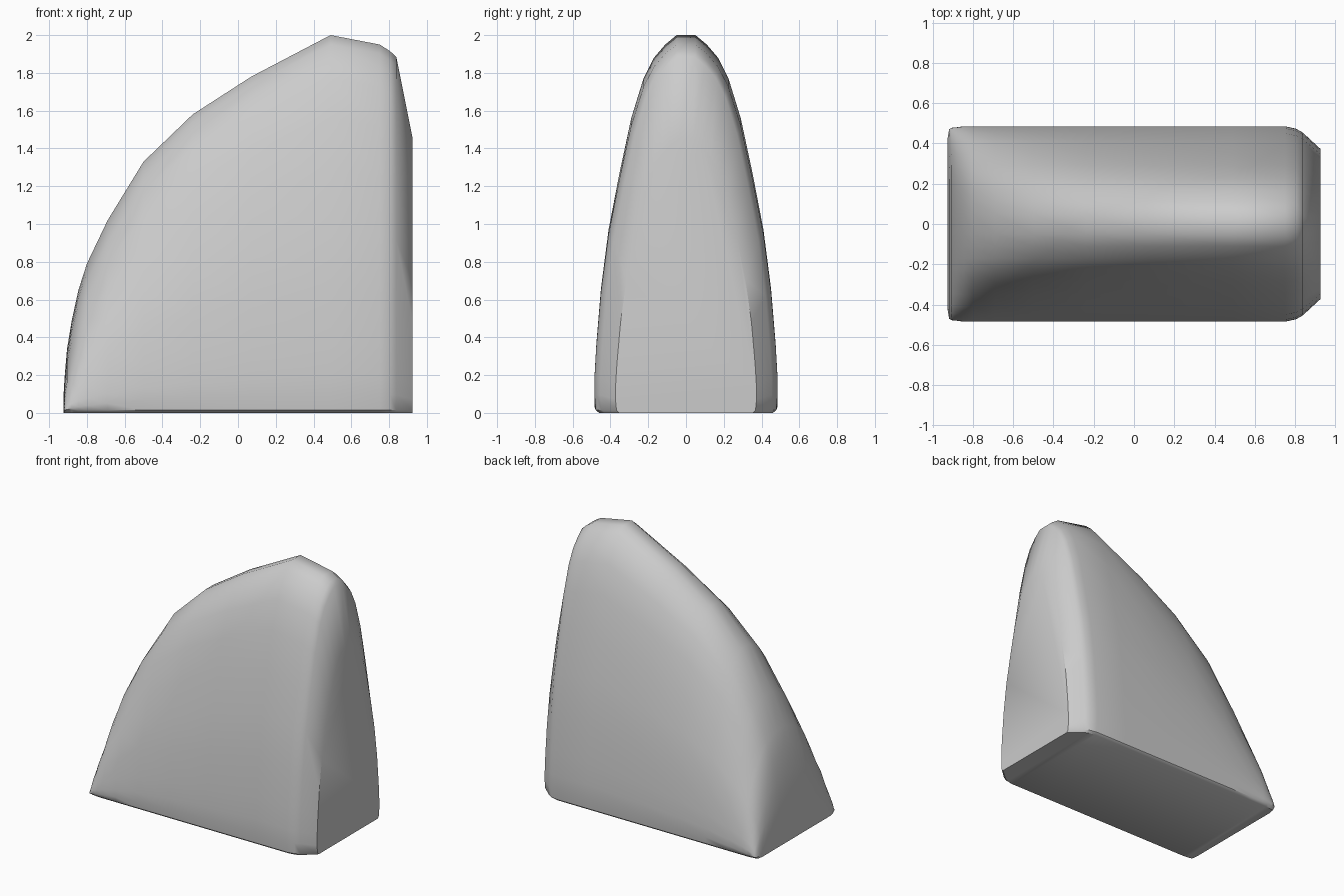
import bpy, bmesh
from math import radians

cube = bpy.data.objects.get("Cube")
if cube:
    bpy.data.objects.remove(cube, do_unlink=True)

# Half of the full-height arch as (y, z), from the side wall up to the crown
ARCH = [(.485, .1), (.484, .2), (.475, .36), (.45, .66), (.41, .97), (.35, 1.28),
        (.29, 1.56), (.225, 1.77), (.17, 1.88), (.11, 1.95), (.05, 2)]
FOOT = [(.46, 0), (.478, .015)]     # small bevel along the base

# Sections along the length: x, height, width factor
SECTIONS = [(-.925, .07, .88), (-.918, .19, .97), (-.905, .34, .985), (-.88, .49, .99),
            (-.845, .65, 1), (-.8, .79, 1), (-.69, 1.02, 1), (-.5, 1.33, 1),
            (-.24, 1.58, 1), (.07, 1.78, 1), (.49, 2, 1), (.75, 1.95, 1),
            (.805, 1.915, .975), (.838, 1.885, .935), (.925, 1.45, .77)]


def section(bm, x, height, width):
    """One closed arch ring, scaled to its height and width."""
    half = FOOT + [(y, max(z * height / 2, .016 + i * .001))
                   for i, (y, z) in enumerate(ARCH)]
    ring = half + [(-y, z) for y, z in reversed(half)]
    return [bm.verts.new((x, y * width, z)) for y, z in ring]


# Loft the body through the arches and close both ends
bm = bmesh.new()
rings = [section(bm, *s) for s in SECTIONS]
for a, b in zip(rings, rings[1:]):
    for i in range(len(a)):
        j = (i + 1) % len(a)
        bm.faces.new((a[i], a[j], b[j], b[i]))
bm.faces.new(rings[0])
bm.faces.new(rings[-1])
bmesh.ops.recalc_face_normals(bm, faces=bm.faces)
mesh = bpy.data.meshes.new("wedge_body")
bm.to_mesh(mesh)
bm.free()
body = bpy.data.objects.new("wedge_body", mesh)
bpy.context.collection.objects.link(body)

# Single plain grey
grey = bpy.data.materials.new("plain_grey")
grey.use_nodes = True
colour = (.6, .6, .6, 1)
grey.diffuse_color = colour
grey.node_tree.nodes["Principled BSDF"].inputs["Base Color"].default_value = colour
mesh.materials.append(grey)

# Soft shell with sharp base and end-face edges
bpy.ops.object.select_all(action="DESELECT")
body.select_set(True)
bpy.context.view_layer.objects.active = body
bpy.ops.object.shade_smooth_by_angle(angle=radians(40))
